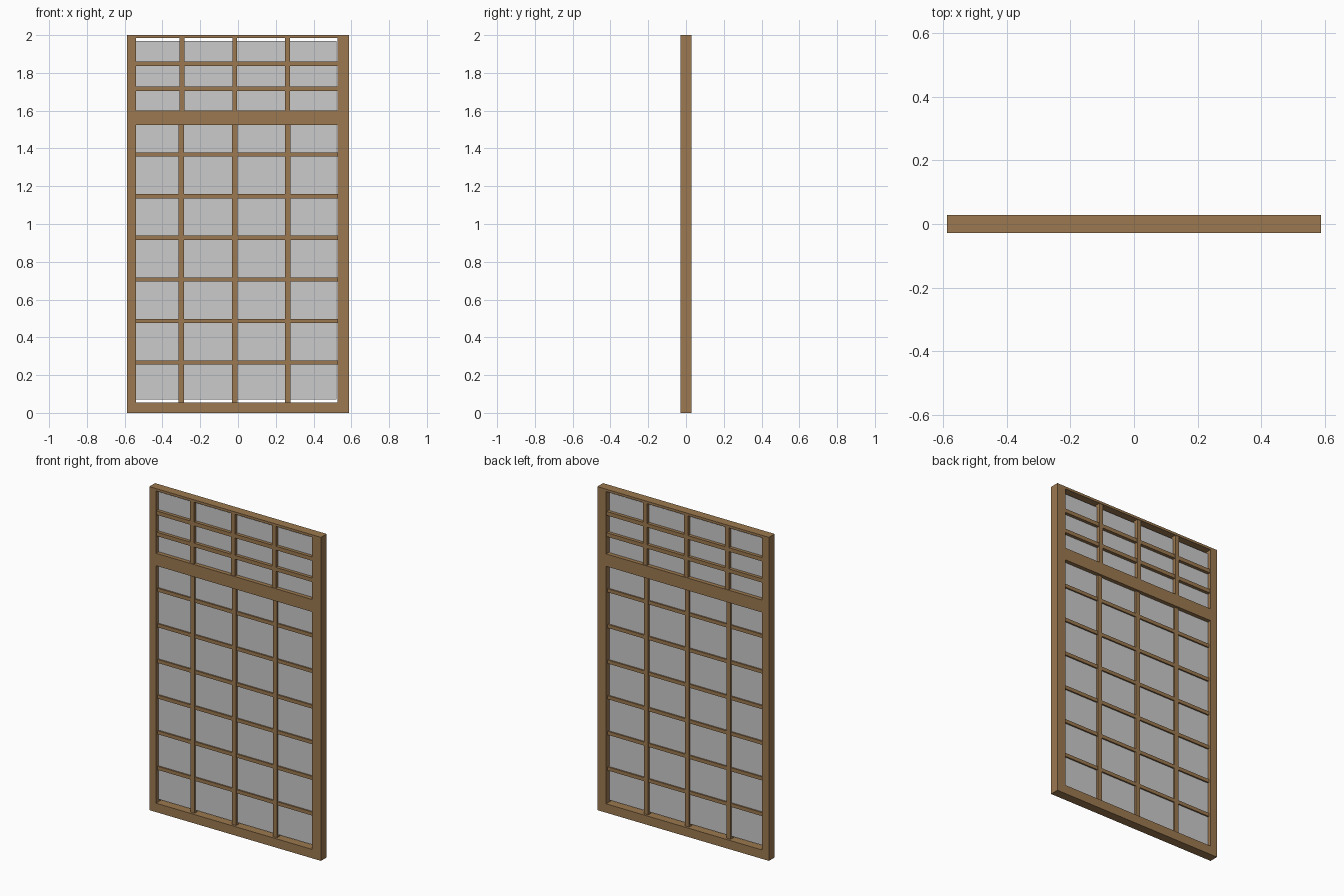
import bpy

if "Cube" in bpy.data.objects:
    bpy.data.objects.remove(bpy.data.objects["Cube"])

wood = bpy.data.materials.new("wood")
wood.diffuse_color = (0.33, 0.19, 0.08, 1)
wood.use_nodes = True
wood.node_tree.nodes["Principled BSDF"].inputs["Base Color"].default_value = wood.diffuse_color


def box(name, x, y, z, mat=None):
    """Box spanning the given (min, max) ranges."""
    bpy.ops.mesh.primitive_cube_add(size=1)
    ob = bpy.context.object
    ob.name = name
    ob.location = [(a + b) / 2 for a, b in (x, y, z)]
    ob.scale = [b - a for a, b in (x, y, z)]
    bpy.ops.object.transform_apply(location=True, rotation=False, scale=True)
    if mat:
        ob.data.materials.append(mat)
    return ob


LEFT, RIGHT = -0.541, 0.527      # opening between the stiles
W, D = 0.587, 0.028              # outer half width and half depth
FULL = (-D, D)

# Outer frame
box("left_stile", (-W, LEFT), FULL, (0, 2), wood)
box("right_stile", (RIGHT, W), FULL, (0, 2), wood)
box("bottom_rail", (LEFT, RIGHT), FULL, (0, 0.055), wood)
box("middle_rail", (LEFT, RIGHT), FULL, (1.523, 1.60), wood)
box("top_rail", (LEFT, RIGHT), FULL, (1.985, 2), wood)

# Upper and lower glazing bars: the upper ones are deeper
for x_low, x_up in ((-0.301, -0.297), (-0.017, -0.017), (0.263, 0.263)):
    box("lower_mullion", (x_low - 0.014, x_low + 0.014), (-0.014, 0.014), (0.055, 1.523), wood)
    box("upper_mullion", (x_up - 0.013, x_up + 0.013), (-0.025, 0.025), (1.60, 1.985), wood)
for i in range(6):
    z = 0.266 + i * 0.2203
    box("lower_crossbar", (LEFT, RIGHT), (-0.012, 0.012), (z - 0.011, z + 0.011), wood)
for z in (1.717, 1.848):
    box("upper_crossbar", (LEFT, RIGHT), (-0.023, 0.023), (z - 0.012, z + 0.012), wood)

# Thin pane behind the bars, slightly short of the frame
box("glass_pane", (LEFT, 0.521), (-0.003, 0.003), (0.07, 1.97))
